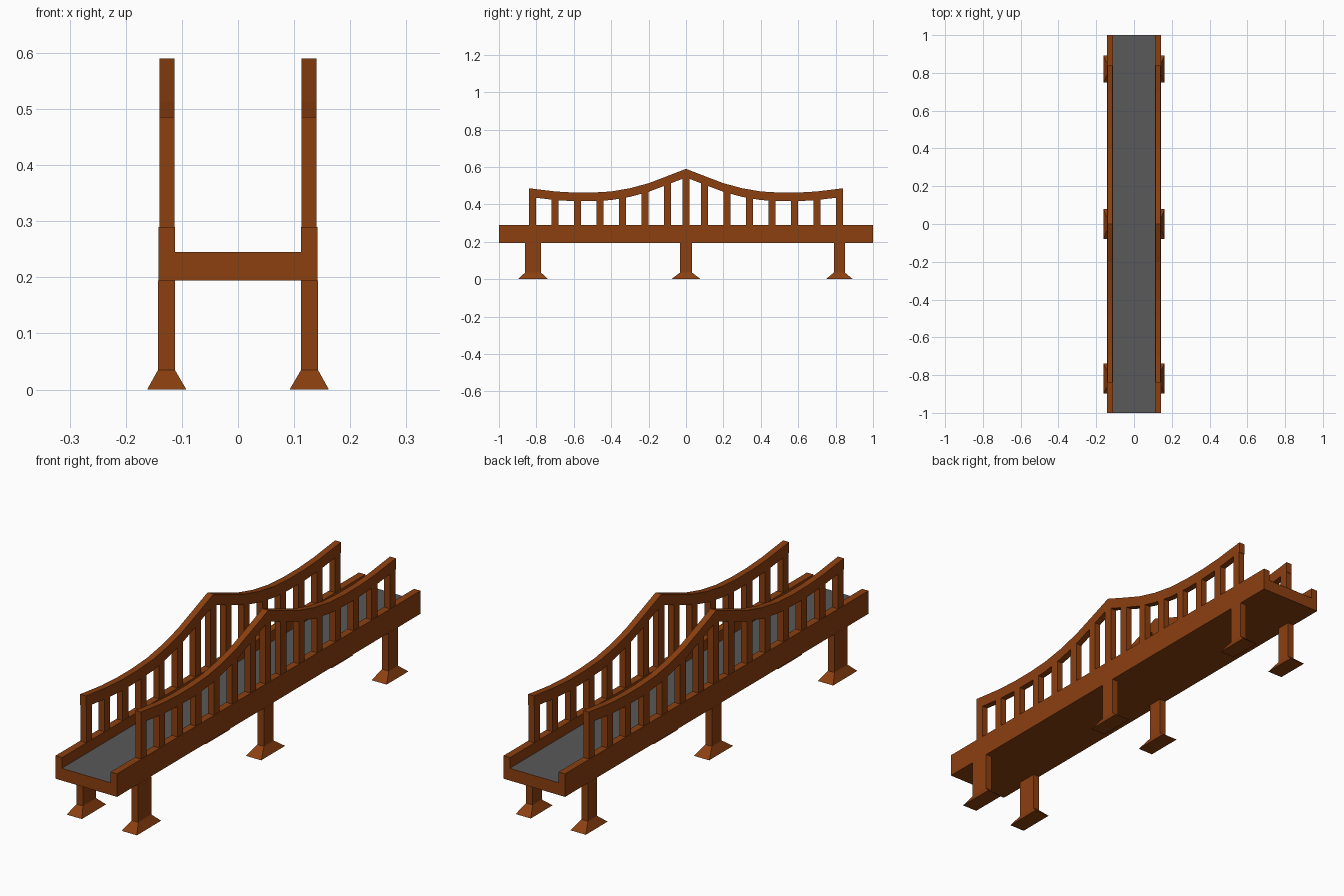
import bpy, bmesh

if "Cube" in bpy.data.objects:
    bpy.data.objects.remove(bpy.data.objects["Cube"])


def material(name, color):
    m = bpy.data.materials.new(name)
    m.diffuse_color = color
    m.use_nodes = True
    m.node_tree.nodes["Principled BSDF"].inputs["Base Color"].default_value = m.diffuse_color
    return m


WOOD = material("wood_brown", (0.26, 0.05, 0.005, 1))
ASPHALT = material("asphalt_grey", (0.1, 0.1, 0.1, 1))


def make_object(name, bm, mat, mirror=False):
    bmesh.ops.recalc_face_normals(bm, faces=bm.faces)
    mesh = bpy.data.meshes.new(name)
    bm.to_mesh(mesh)
    bm.free()
    mesh.materials.append(mat)
    ob = bpy.data.objects.new(name, mesh)
    bpy.context.collection.objects.link(ob)
    if mirror:
        mod = ob.modifiers.new("mirror", 'MIRROR')
        mod.use_mirror_merge = False
    return ob


def extrude(bm, points, vec):
    face = bm.faces.new([bm.verts.new(p) for p in points])
    res = bmesh.ops.extrude_face_region(bm, geom=[face], use_keep_orig=True)
    verts = [g for g in res["geom"] if isinstance(g, bmesh.types.BMVert)]
    bmesh.ops.translate(bm, verts=verts, vec=vec)


def frustum(bm, low, high):
    # each end is (x0, x1, y0, y1, z)
    rings = [[bm.verts.new(p) for p in ((x0, y0, z), (x1, y0, z), (x1, y1, z), (x0, y1, z))]
             for x0, x1, y0, y1, z in (low, high)]
    bm.faces.new(rings[0])
    bm.faces.new(rings[1])
    for i in range(4):
        j = (i + 1) % 4
        bm.faces.new((rings[0][i], rings[0][j], rings[1][j], rings[1][i]))


# Deck: channel section with raised kerbs
bm = bmesh.new()
section = [(-.142, .194), (.142, .194), (.142, .29), (.112, .29),
           (.112, .245), (-.112, .245), (-.112, .29), (-.142, .29)]
extrude(bm, [(x, -1, z) for x, z in section], (0, 2, 0))
make_object("deck", bm, WOOD)

# Road surface lying in the channel
bm = bmesh.new()
bm.faces.new([bm.verts.new((x, y, .2458)) for x, y in
              ((-.112, -1), (.112, -1), (.112, 1), (-.112, 1))])
make_object("road_surface", bm, ASPHALT)

# Curved top rail
half = [(0, .59), (.1, .551), (.2, .513), (.3, .486), (.4, .469),
        (.5, .463), (.6, .463), (.7, .469), (.84, .486)]
curve = [(-y, z) for y, z in half[:0:-1]] + half
DEPTH, X0, X1 = .046, .113, .14


def rail_height(y):
    for (a, za), (b, zb) in zip(curve, curve[1:]):
        if a <= y <= b:
            return za + (zb - za) * (y - a) / (b - a)


bm = bmesh.new()
outline = curve + [(y, z - DEPTH) for y, z in reversed(curve)]
extrude(bm, [(X0, y, z) for y, z in outline], (X1 - X0, 0, 0))
make_object("top_rail", bm, WOOD, mirror=True)

# Vertical posts between kerb and rail
bm = bmesh.new()
W = .0185
right = [.10 + .12 * i for i in range(7)]
for y in [-p for p in right] + [0] + right:
    a, b = y - W, y + W
    tops = [(b, rail_height(b) - DEPTH), (a, rail_height(a) - DEPTH)]
    if y == 0:
        tops.insert(1, (0, rail_height(0) - DEPTH))
    extrude(bm, [(X0, p, z) for p, z in [(a, .29), (b, .29)] + tops], (X1 - X0, 0, 0))
make_object("rail_posts", bm, WOOD, mirror=True)

# Piers with flared feet
for name, y, leg, foot in (("front_pier", -.818, .043, .08),
                           ("middle_pier", 0, .032, .079),
                           ("back_pier", .82, .03, .072)):
    bm = bmesh.new()
    top = (.1125, .1425, y - leg, y + leg)
    frustum(bm, (*top, .035), (*top, .194))
    frustum(bm, (.092, .162, y - foot, y + foot, 0), (*top, .035))
    make_object(name, bm, WOOD, mirror=True)
